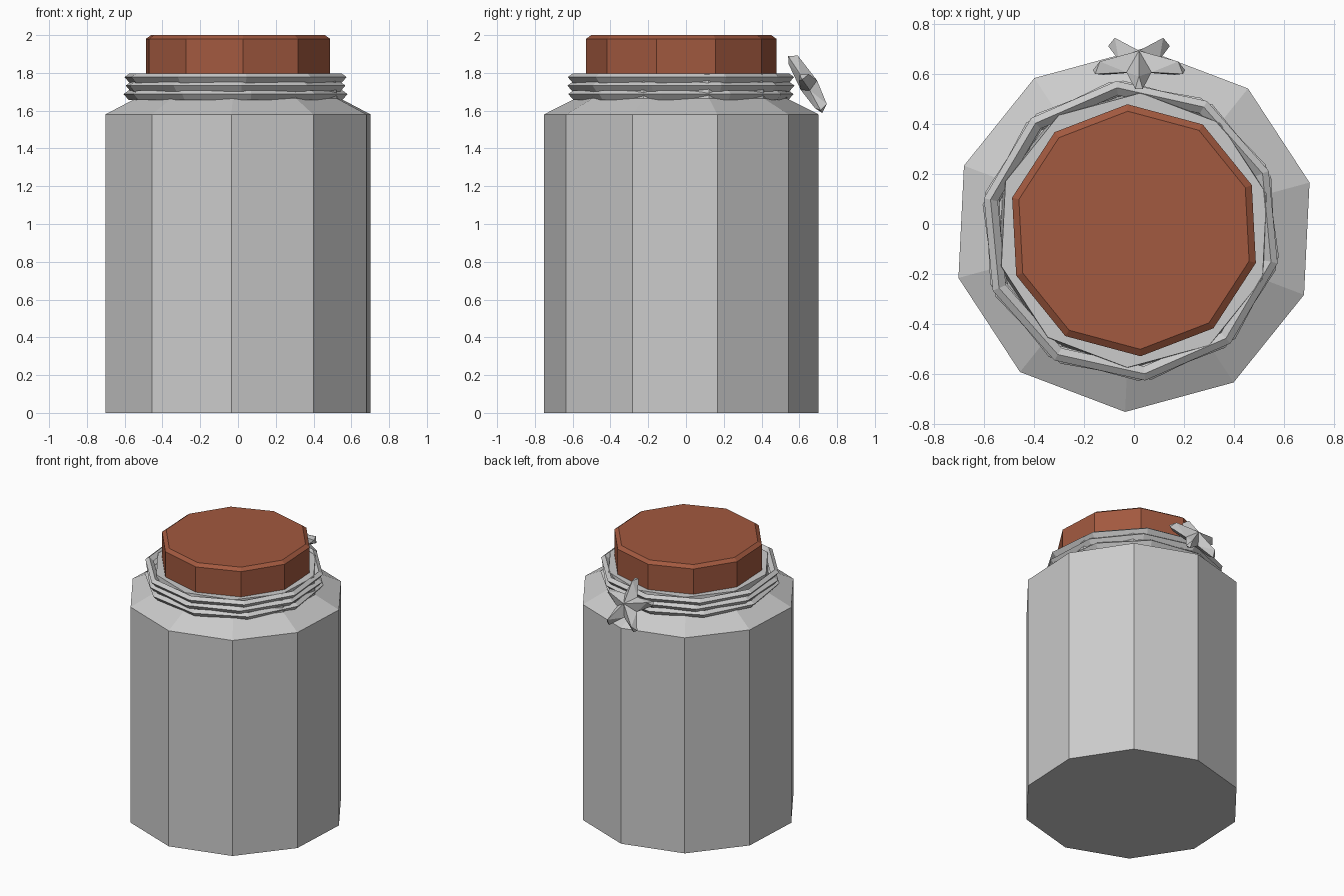
import bpy, bmesh
from math import sin, cos, pi, radians
from mathutils import Vector

if "Cube" in bpy.data.objects:
    bpy.data.objects.remove(bpy.data.objects["Cube"])

CY = -0.025   # jar axis sits slightly forward, balancing the starfish behind


def finish(name, bm, color=None):
    bmesh.ops.recalc_face_normals(bm, faces=bm.faces)
    me = bpy.data.meshes.new(name)
    bm.to_mesh(me)
    bm.free()
    ob = bpy.data.objects.new(name, me)
    bpy.context.collection.objects.link(ob)
    if color:
        mat = bpy.data.materials.new(name + "_material")
        mat.diffuse_color = color
        mat.use_nodes = True
        mat.node_tree.nodes["Principled BSDF"].inputs["Base Color"].default_value = mat.diffuse_color
        me.materials.append(mat)
    return ob


def lathe(name, profile, turn, center=(0, CY), sides=10, closed=False, color=None):
    """Revolve (radius, z) points; closed joins the profile into a ring."""
    bm = bmesh.new()
    rings = []
    for r, z in profile:
        angles = [radians(turn) + 2 * pi * i / sides for i in range(sides)]
        rings.append([bm.verts.new((center[0] + r * cos(a), center[1] + r * sin(a), z))
                      for a in angles])
    pairs = list(zip(rings, rings[1:]))
    if closed:
        pairs.append((rings[-1], rings[0]))
    else:
        bm.faces.new(rings[0])
        bm.faces.new(rings[-1])
    for a, b in pairs:
        for i in range(sides):
            j = (i + 1) % sides
            bm.faces.new((a[i], a[j], b[j], b[i]))
    return finish(name, bm, color)


# Jar with sloping shoulder and neck
lathe("jar", [(0.728, 0), (0.728, 1.58), (0.56, 1.665), (0.55, 1.795)], 15.2)

# Twine wound three times around the neck
for k, (z, turn) in enumerate([(1.682, 26), (1.727, 21), (1.772, 23.5)]):
    lathe(f"twine_{k + 1}",
          [(0.602, z + 0.006), (0.575, z + 0.025), (0.545, z), (0.575, z - 0.025)],
          turn, center=(-0.013, -0.027), closed=True)

# Cork with bevelled top edge
lathe("cork", [(0.505, 1.79), (0.505, 1.98), (0.477, 2.0)], 21,
      color=(0.36, 0.10, 0.05, 1))

# Starfish leaning on the shoulder at the back
origin = Vector((0.02, 0.638, 1.727))
across = Vector((1, 0, 0))
up = Vector((0, -0.514, 0.857))
out = Vector((0, 0.857, 0.514))
bm = bmesh.new()


def star_vert(r, a, h):
    return bm.verts.new(origin + across * r * sin(a) + up * r * cos(a) + out * h)


front, back = star_vert(0, 0, 0.065), star_vert(0, 0, -0.035)
step = 2 * pi / 5
notch = [star_vert(0.085, (i + 0.5) * step, 0.005) for i in range(5)]
for i in range(5):
    a = i * step
    left, right = notch[i - 1], notch[i]
    tip_l, tip_r = star_vert(0.19, a - 0.08, 0), star_vert(0.19, a + 0.08, 0)
    ridge = star_vert(0.165, a, 0.045)
    keel = star_vert(0.15, a, -0.02)
    for f in [(front, left, ridge), (front, ridge, right),
              (ridge, left, tip_l), (ridge, tip_l, tip_r), (ridge, tip_r, right),
              (back, keel, left), (back, right, keel),
              (keel, tip_l, left), (keel, tip_r, tip_l), (keel, right, tip_r)]:
        bm.faces.new(f)
finish("starfish", bm)
